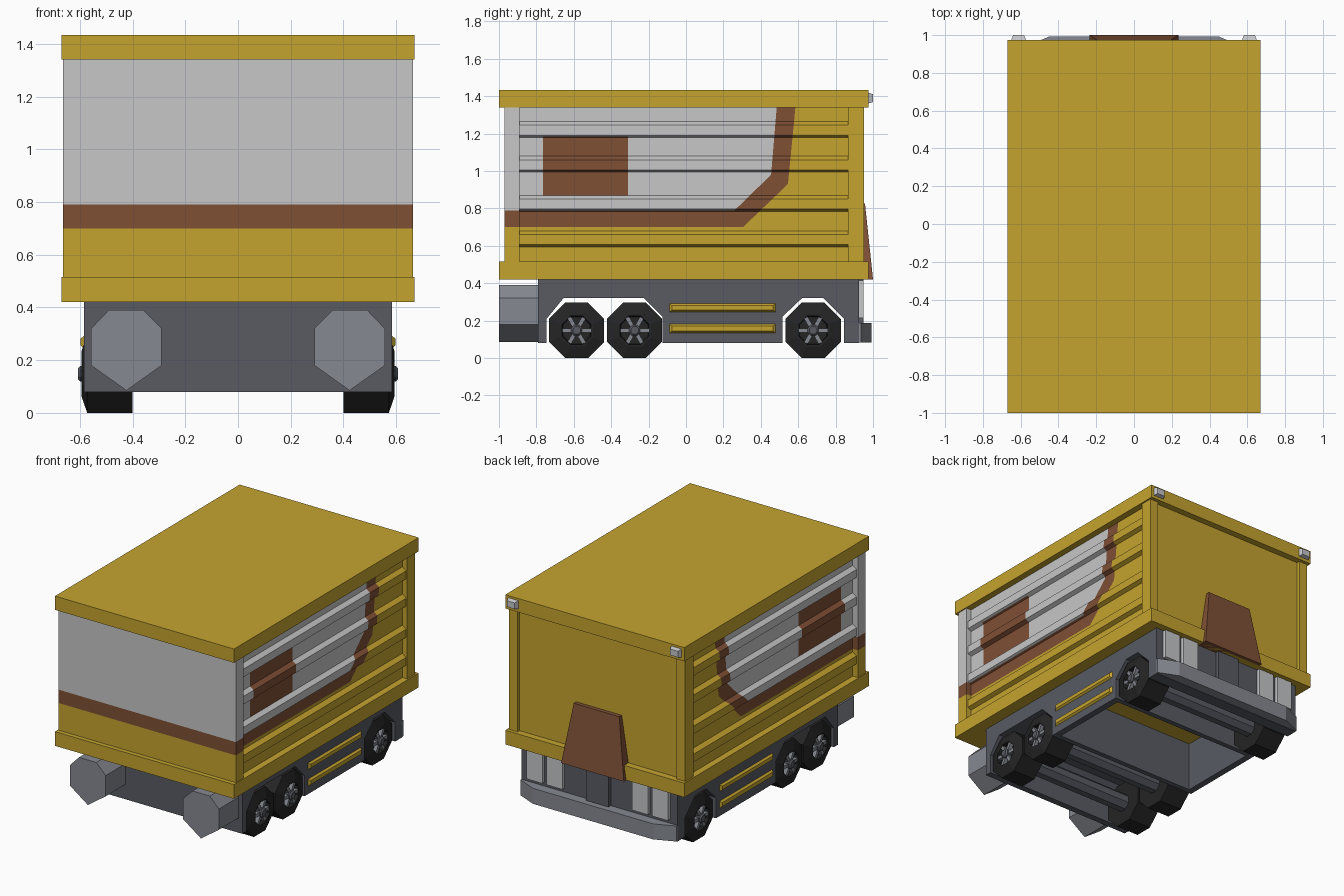
import bpy, bmesh, math
from mathutils import Vector, Matrix

if "Cube" in bpy.data.objects:
    bpy.data.objects.remove(bpy.data.objects["Cube"])


def material(name, r, g, b):
    m = bpy.data.materials.new(name)
    m.diffuse_color = (r, g, b, 1)
    m.use_nodes = True
    m.node_tree.nodes["Principled BSDF"].inputs["Base Color"].default_value = m.diffuse_color
    return m


YELLOW = material("yellow paint", 0.56, 0.37, 0.028)
WHITE = material("off white paint", 0.57, 0.57, 0.57)
BROWN = material("brown paint", 0.215, 0.08, 0.036)
DARK = material("dark grey chassis", 0.098, 0.104, 0.124)
GREY = material("mid grey metal", 0.235, 0.25, 0.28)
RUBBER = material("black rubber", 0.018, 0.018, 0.018)
LAMP = material("pale lamp", 0.56, 0.57, 0.59)


def finish(name, bm, mats, mirror=False):
    bmesh.ops.recalc_face_normals(bm, faces=bm.faces)
    me = bpy.data.meshes.new(name)
    bm.to_mesh(me)
    bm.free()
    for m in mats:
        me.materials.append(m)
    ob = bpy.data.objects.new(name, me)
    bpy.context.collection.objects.link(ob)
    if mirror:
        ob.modifiers.new("mirror", 'MIRROR').use_mirror_merge = False
    return ob


def prism_bm(pts, axis, a, b):
    """Extrude a 2D outline along an axis from a to b."""
    place = {'x': lambda p, t: (t, p[0], p[1]),
             'y': lambda p, t: (p[0], t, p[1]),
             'z': lambda p, t: (p[0], p[1], t)}[axis]
    bm = bmesh.new()
    lo = [bm.verts.new(place(p, a)) for p in pts]
    hi = [bm.verts.new(place(p, b)) for p in pts]
    bm.faces.new(lo)
    bm.faces.new(hi)
    n = len(pts)
    for i in range(n):
        j = (i + 1) % n
        bm.faces.new((lo[i], lo[j], hi[j], hi[i]))
    return bm


def prism(name, pts, axis, a, b, mat, mirror=False):
    return finish(name, prism_bm(pts, axis, a, b), [mat], mirror)


def box_bm(x0, x1, y0, y1, z0, z1):
    return prism_bm([(x0, y0), (x1, y0), (x1, y1), (x0, y1)], 'z', z0, z1)


def box(name, dims, mat, mirror=False):
    return finish(name, box_bm(*dims), [mat], mirror)


def frustum(name, base, top, place, mat, mirror=False):
    """Block between two rectangles (u0, u1, v0, v1, depth)."""
    bm = bmesh.new()
    rings = []
    for u0, u1, v0, v1, d in (base, top):
        rings.append([bm.verts.new(place(u, v, d))
                      for u, v in ((u0, v0), (u1, v0), (u1, v1), (u0, v1))])
    a, b = rings
    bm.faces.new(a)
    bm.faces.new(b)
    for i in range(4):
        j = (i + 1) % 4
        bm.faces.new((a[i], a[j], b[j], b[i]))
    return finish(name, bm, [mat], mirror)


# Paint scheme: yellow below, brown stripe sweeping up, white inside
INNER = [(0.26, 0.79), (0.455, 0.98), (0.485, 1.34)]
OUTER = [(0.305, 0.70), (0.545, 0.93), (0.585, 1.34)]


def edge_y(line, z):
    (y0, z0), (y1, z1) = line[:2] if z < line[1][1] else line[1:]
    return y0 + (y1 - y0) * (z - z0) / (z1 - z0)


def paint(bm):
    cuts = [((0, 0, z), (0, 0, 1)) for z in (0.70, 0.79, 0.87, 1.185)]
    cuts += [((0, y, 0), (0, 1, 0)) for y in (-0.765, -0.31)]
    for line in (INNER, OUTER):
        for p, q in zip(line, line[1:]):
            cuts.append(((0, *p), (0, q[1] - p[1], p[0] - q[0])))
    for co, no in cuts:
        bmesh.ops.bisect_plane(bm, geom=bm.verts[:] + bm.edges[:] + bm.faces[:], dist=1e-5,
                               plane_co=Vector(co), plane_no=Vector(no).normalized())
    for f in bm.faces:
        c = f.calc_center_median()
        y, z = c.y, c.z
        if z < 0.70 or y > edge_y(OUTER, z):
            f.material_index = 0
        elif z < 0.79 or y > edge_y(INNER, z):
            f.material_index = 2
        elif -0.765 < y < -0.31 and 0.87 < z < 1.185:
            f.material_index = 2
        else:
            f.material_index = 1


# Ribbed side walls
WALL, RIB = 0.625, 0.653
outline = [(0.58, 0.50), (WALL, 0.50)]
for z in (0.60, 0.79, 1.0, 1.185):
    outline += [(WALL, z - 0.006), (RIB, z + 0.006), (RIB, z + 0.06), (WALL, z + 0.08)]
outline += [(WALL, 1.35), (0.58, 1.35)]
side = prism_bm(outline, 'y', -0.90, 0.88)
paint(side)
finish("ribbed_side_wall", side, [YELLOW, WHITE, BROWN], True)

# Front wall with corner posts, same stripe heights
front = box_bm(-0.663, 0.663, -0.97, -0.89, 0.50, 1.35)
paint(front)
finish("front_wall", front, [YELLOW, WHITE, BROWN])

# Rear posts, rear wall, roof and floor frame
box("rear_post", (0.595, 0.66, 0.865, 0.952, 0.50, 1.35), YELLOW, True)
box("rear_wall", (-0.61, 0.61, 0.88, 0.93, 0.50, 1.35), YELLOW)
box("roof", (-0.67, 0.67, -1.0, 0.975, 1.34, 1.433), YELLOW)
box("floor_frame", (-0.67, 0.67, -1.0, 0.975, 0.42, 0.516), YELLOW)

# Rear brown flap: leaning trapezoid
frustum("rear_flap", (-0.235, 0.235, 0.92, 1.0, 0.42), (-0.17, 0.17, 0.92, 0.957, 0.825),
        lambda u, v, d: (u, v, d), BROWN)

# Roof marker lamps
frustum("roof_marker_lamp", (0.57, 0.652, 1.36, 1.42, 0.97), (0.582, 0.64, 1.368, 1.41, 1.0),
        lambda u, v, d: (u, d, v), LAMP, True)

# Chassis: skirts with wheel arches, solid cores at the two ends
F_ARCH = [(-0.745, 0.08), (-0.745, 0.21), (-0.655, 0.32), (-0.225, 0.32), (-0.125, 0.22), (-0.125, 0.08)]
R_ARCH = [(0.515, 0.08), (0.515, 0.22), (0.62, 0.32), (0.735, 0.32), (0.845, 0.21), (0.845, 0.08)]
FRONT = [(-0.79, 0.43), (-0.79, 0.08)]
REAR = [(0.925, 0.08), (0.925, 0.43)]
prism("side_skirt", FRONT + F_ARCH + R_ARCH + REAR, 'x', 0.54, 0.585, DARK, True)
prism("front_chassis", FRONT + F_ARCH + [(-0.09, 0.08), (-0.09, 0.43)], 'x', -0.54, 0.54, DARK)
prism("rear_chassis", [(0.48, 0.43), (0.48, 0.08)] + R_ARCH + REAR, 'x', -0.54, 0.54, DARK)

# Trim bars on the skirts
for z0, z1 in ((0.13, 0.185), (0.242, 0.295)):
    frustum("skirt_trim_bar", (-0.095, 0.485, z0, z1, 0.58), (-0.075, 0.465, z0 + 0.014, z1 - 0.014, 0.598),
            lambda u, v, d: (d, u, v), YELLOW, True)

# Front buffers: seven-sided prisms
prism("front_buffer", [(0.36, 0.39), (0.49, 0.39), (0.557, 0.32), (0.557, 0.18), (0.423, 0.085),
                       (0.29, 0.18), (0.29, 0.32)], 'y', -1.0, -0.78, GREY, True)

# Rear bumper, lamps and centre block
prism("rear_bumper", [(-0.585, 0.91), (0.585, 0.91), (0.585, 0.935), (0.45, 0.992), (-0.45, 0.992),
                      (-0.585, 0.935)], 'z', 0.083, 0.188, GREY)
for x0, x1 in ((0.26, 0.38), (0.41, 0.53)):
    box("rear_lamp", (x0, x1, 0.92, 0.95, 0.215, 0.415), LAMP, True)
box("rear_centre_block", (-0.085, 0.085, 0.92, 0.95, 0.185, 0.42), DARK)


# Wheels: octagonal lathe with recessed centre, spokes and hub
def ring(bm, r, x, y, z, n=8):
    return [bm.verts.new((x, y + r * math.cos((i + 0.5) * math.tau / n),
                          z + r * math.sin((i + 0.5) * math.tau / n))) for i in range(n)]


def lathe(name, profile, y, z, mat, mirror=True):
    bm = bmesh.new()
    rings = [ring(bm, r, x, y, z) for r, x in profile]
    for a, b in zip(rings, rings[1:]):
        for i in range(8):
            j = (i + 1) % 8
            bm.faces.new((a[i], a[j], b[j], b[i]))
    bm.faces.new(rings[0])
    bm.faces.new(rings[-1])
    return finish(name, bm, [mat], mirror)


for y in (-0.585, -0.275, 0.68):
    z = 0.148
    lathe("tyre", [(0.16, 0.40), (0.16, 0.572), (0.095, 0.593), (0.083, 0.593), (0.078, 0.565)], y, z, RUBBER)
    lathe("wheel_hub", [(0.032, 0.55), (0.032, 0.598), (0.022, 0.607)], y, z, DARK)
    lathe("axle", [(0.06, -0.41), (0.06, 0.41)], y, z, DARK, False)
    spokes = bmesh.new()
    for k in range(6):
        tmp = box_bm(0.56, 0.590, 0.02, 0.078, -0.011, 0.011)
        tmp.transform(Matrix.Translation((0, y, z)) @ Matrix.Rotation(k * math.tau / 6, 4, 'X'))
        me = bpy.data.meshes.new("spoke_temp")
        tmp.to_mesh(me)
        tmp.free()
        spokes.from_mesh(me)
        bpy.data.meshes.remove(me)
    finish("wheel_spokes", spokes, [GREY], True)
